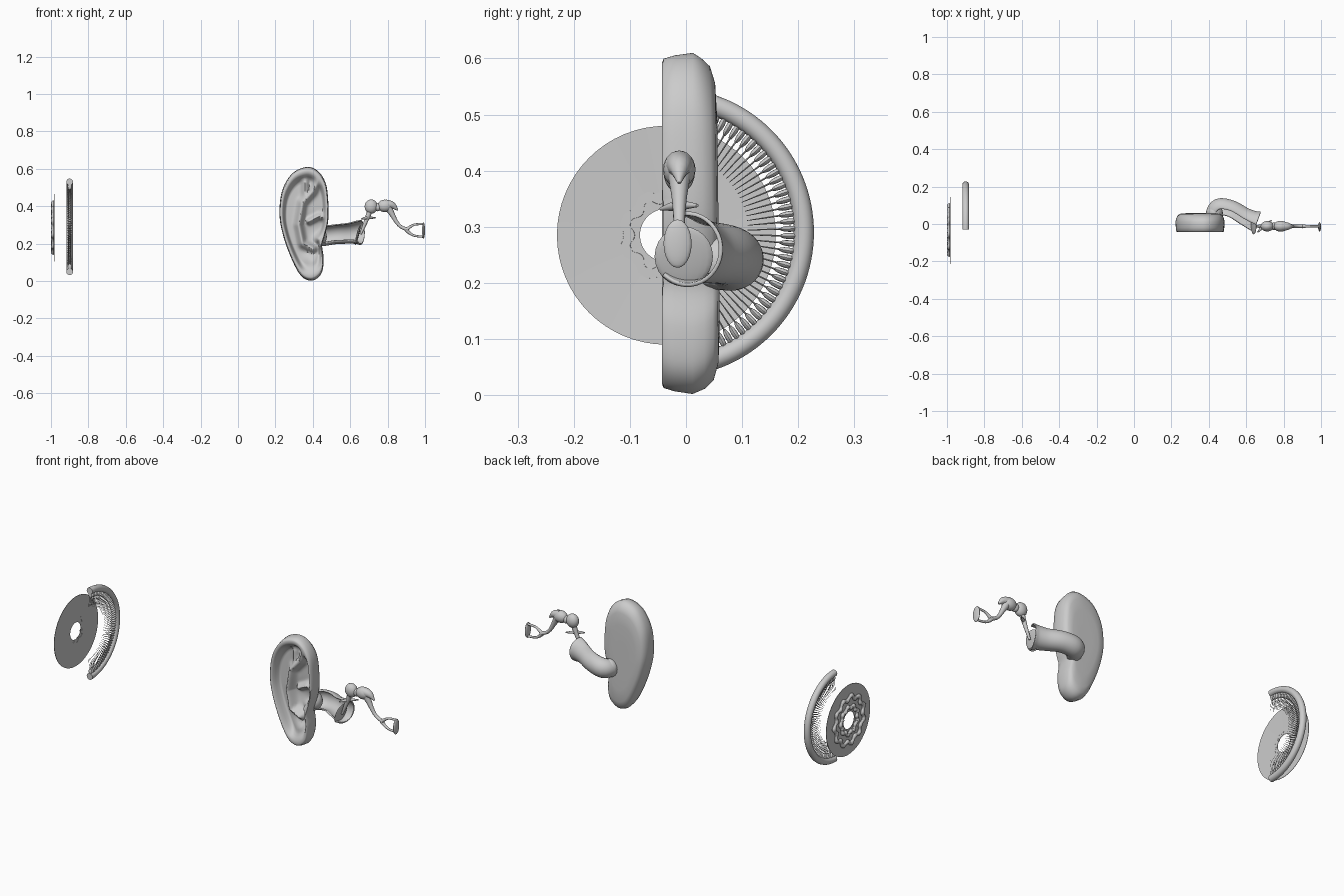
import bpy, bmesh, math
from mathutils import Vector, Matrix

cube = bpy.data.objects.get("Cube")
if cube:
    bpy.data.objects.remove(cube, do_unlink=True)

GREY = (0.6, 0.6, 0.6, 1)
mat = bpy.data.materials.new("plain_grey")
mat.use_nodes = True
mat.diffuse_color = GREY
mat.node_tree.nodes["Principled BSDF"].inputs["Base Color"].default_value = GREY


def finish(bm, name, angle=40):
    bmesh.ops.recalc_face_normals(bm, faces=bm.faces)
    me = bpy.data.meshes.new(name)
    bm.to_mesh(me)
    bm.free()
    ob = bpy.data.objects.new(name, me)
    bpy.context.collection.objects.link(ob)
    me.materials.append(mat)
    bpy.ops.object.select_all(action="DESELECT")
    ob.select_set(True)
    bpy.context.view_layer.objects.active = ob
    bpy.ops.object.shade_smooth_by_angle(angle=math.radians(angle))
    return ob


def spline(pts, steps=5, closed=False):
    """Smooth path through points of any dimension."""
    pts = [Vector(p) for p in pts]
    n = len(pts)
    get = (lambda i: pts[i % n]) if closed else (lambda i: pts[max(0, min(n - 1, i))])
    out = []
    for i in range(n if closed else n - 1):
        a, b, c, d = (get(i + k) for k in (-1, 0, 1, 2))
        for s in range(steps):
            t = s / steps
            out.append(b + (c - a) * (t / 2) + (2 * a - 5 * b + 4 * c - d) * (t * t / 2)
                       + (3 * b - a - 3 * c + d) * (t ** 3 / 2))
    return out if closed else out + [pts[-1]]


def bridge(bm, r0, r1, wrap=True):
    n = len(r0)
    for i in range(n if wrap else n - 1):
        j = (i + 1) % n
        bm.faces.new((r0[i], r0[j], r1[j], r1[i]))


def sweep(bm, path, ref, closed=False, arc=None, sides=12):
    """Sweep a circle or arc along (x, y, z, radius) points; ref is normal to the path."""
    ref = Vector(ref)
    rings, n = [], len(path)
    a0, a1 = arc or (0, 360)
    for i, p in enumerate(path):
        nxt = path[(i + 1) % n] if closed else path[min(i + 1, n - 1)]
        prv = path[i - 1] if closed else path[max(i - 1, 0)]
        side = (nxt - prv).to_3d().cross(ref).normalized()
        angs = [math.radians(a0 + (a1 - a0) * k / (sides - 1 if arc else sides)) for k in range(sides)]
        rings.append([bm.verts.new(p.to_3d() + (side * math.cos(a) + ref * math.sin(a)) * p[3]) for a in angs])
    for i in range(n if closed else n - 1):
        bridge(bm, rings[i], rings[(i + 1) % n], arc is None)
    if not closed and arc is None:
        bm.faces.new(rings[0])
        bm.faces.new(rings[-1])


def tube(name, pts, ref=(0, 1, 0), **kw):
    bm = bmesh.new()
    sweep(bm, spline(pts), ref, **kw)
    return finish(bm, name)


def blob(bm, loc, scale, rot=None, u=20, v=12):
    m = Matrix.Translation(loc) @ (rot or Matrix()) @ Matrix.Diagonal((*scale, 1))
    bmesh.ops.create_uvsphere(bm, u_segments=u, v_segments=v, radius=1, matrix=m)


# Outer ear: outline swept from the back, round the edge and into the sculpted bowl
outline = spline([(.37, .61), (.43, .585), (.47, .52), (.483, .42), (.482, .32), (.463, .24),
                  (.45, .19), (.458, .12), (.45, .05), (.42, .012), (.38, .003), (.335, .03),
                  (.29, .11), (.245, .23), (.222, .35), (.235, .48), (.29, .575)], 6, True)
mid = Vector((.36, .31))

# Raised folds inside the bowl: path, height, width
folds = [
    ([(.43, .54), (.40, .48), (.345, .42), (.325, .30), (.345, .20), (.40, .17)], .045, .020),
    ([(.36, .53), (.36, .46), (.34, .40)], .030, .018),
    ([(.48, .34), (.43, .345), (.38, .32)], .035, .015),
    ([(.46, .25), (.435, .225)], .055, .020),
    ([(.40, .10), (.39, .05)], .035, .045),
]


def seg_dist(p, a, b):
    a, b = Vector(a), Vector(b)
    t = max(0, min(1, (p - a).dot(b - a) / (b - a).length_squared))
    return (p - a - (b - a) * t).length


def bowl_depth(p, t):
    """Front surface: raised rim falling to a floor with folds."""
    fall = max(0, min(1, (.90 - t) / .16))
    fall = fall * fall * (3 - 2 * fall)
    y = -.043 + .052 * fall
    y += .018 * math.exp(-((p - Vector((.41, .28))).length / .06) ** 2)
    lift = max(h * math.exp(-(min(seg_dist(p, a, b) for a, b in zip(q, q[1:])) / w) ** 2)
               for q, h, w in folds)
    return y - lift * fall


bm = bmesh.new()
rings = []
for t, y in ((.3, .058), (.6, .058), (.82, .055), (.92, .046), (.97, .03), (1, .012), (.985, -.02), (.965, -.04)):
    rings.append([bm.verts.new((*(mid + (p - mid) * t).to_3d().xz, 0)) for p in outline])
    for v, p in zip(rings[-1], outline):
        q = mid + (p - mid) * t
        v.co = (q.x, y + (.012 * (.3 - q.y) if y > .02 else 0), q.y)
for k in range(24):
    t = .94 * (1 - k / 24)
    ring = []
    for p in outline:
        q = mid + (p - mid) * t
        ring.append(bm.verts.new((q.x, bowl_depth(q, t), q.y)))
    rings.append(ring)
for r0, r1 in zip(rings, rings[1:]):
    bridge(bm, r0, r1)
bm.faces.new(rings[0])
bm.faces.new(rings[-1])
finish(bm, "outer_ear", 60)

# Ear canal: cut-away shell with a closed elbow behind the ear
canal = tube("ear_canal", [(.425, .045, .235, .042), (.455, .083, .24, .05), (.52, .073, .25, .05),
                           (.585, .035, .255, .052), (.63, .012, .26, .058), (.655, .002, .26, .064)],
             (0, 0, 1), arc=(85, 315), sides=24)
solid = canal.modifiers.new("wall", "SOLIDIFY")
solid.thickness = .007
solid.offset = 0
bm = bmesh.new()
blob(bm, (.43, .06, .237), (.045, .045, .05))
finish(bm, "canal_root")

# Eardrum: shallow tilted disc
bm = bmesh.new()
blob(bm, (.64, -.004, .247), (.007, .052, .055), Matrix.Rotation(.25, 4, "Y"))
finish(bm, "eardrum")

# Hammer bone
Y = -.012
tube("hammer_handle", [(.655, Y, .25, .006), (.672, Y, .29, .009), (.69, Y, .335, .012),
                       (.703, Y, .37, .015), (.71, Y, .40, .02)])
tube("hammer_side_process", [(.66, -.045, .332, .003), (.69, -.015, .338, .009), (.735, .02, .338, .003)],
     (0, 0, 1))
bm = bmesh.new()
blob(bm, (.712, Y, .398), (.035, .028, .038))
finish(bm, "hammer_head")

# Anvil bone
bm = bmesh.new()
blob(bm, (.785, Y, .402), (.040, .029, .033))
blob(bm, (.748, Y, .395), (.02, .02, .022))
finish(bm, "anvil_body")
tube("anvil_short_process", [(.79, Y, .41, .026), (.825, Y, .405, .019), (.855, Y, .378, .003)])
tube("anvil_long_process", [(.80, Y, .40, .022), (.825, Y, .355, .014), (.85, Y, .312, .010),
                            (.875, Y, .288, .009), (.91, Y, .274, .010)])

# Stirrup bone
for name, s in (("upper", 1), ("lower", -1)):
    tube("stirrup_leg_" + name, [(.90, Y, .274, .011), (.918, Y, .272 + s * .016, .008),
                                 (.945, Y, .272 + s * .03, .006), (.99, Y, .271 + s * .034, .006)])
bm = bmesh.new()
blob(bm, (.992, -.015, .27), (.008, .025, .043))
finish(bm, "stirrup_footplate")

# Half ring
CY, CZ, RX = -.03, .29, -.9


def polar(r, a, x=RX):
    return Vector((x, CY + r * math.cos(a), CZ + r * math.sin(a)))


arc_pts = [Vector((*polar(.24, math.pi * (k / 64 - .5)), .018)) for k in range(65)]
bm = bmesh.new()
sweep(bm, arc_pts, (1, 0, 0), sides=16)
finish(bm, "half_ring")

# Cells with fine hairs along the inside of the ring
cells, hairs = bmesh.new(), bmesh.new()
COUNT = 52
for k in range(COUNT):
    a = math.pi * ((k + .5) / COUNT - .5)
    blob(cells, polar(.215, a), (.011, .018, .0055), Matrix.Rotation(a, 4, "X"), 8, 6)
    for dx in (-.006, .006):
        path = [Vector((*polar(r, a, RX + dx * f), w)) for r, f, w in
                ((.20, .5, .0016), (.17, 1.2, .0012), (.14, 1.6, .0006))]
        sweep(hairs, path, (1, 0, 0), sides=4)
finish(cells, "hair_cells")
finish(hairs, "fine_hairs")

# Flat disc with a central hole
DY, DZ = -.035, .285
bm = bmesh.new()
loops = []
for r, x in ((.047, -.986), (.195, -.982), (.195, -.980), (.047, -.984)):
    loops.append([bm.verts.new((x, DY + r * math.cos(a), DZ + r * math.sin(a)))
                  for a in (math.tau * k / 64 for k in range(64))])
for i in range(4):
    bridge(bm, loops[i], loops[(i + 1) % 4])
finish(bm, "disc")

# Lumpy raised bands on the outer face of the disc
bm = bmesh.new()
for radius, wave, lobes, thick in ((.072, .005, 9, .013), (.125, .009, 11, .013)):
    path = []
    for k in range(132):
        a = math.tau * k / 132
        r = radius + wave * math.cos(lobes * a)
        w = thick * (.85 + .15 * math.cos(2 * lobes * a))
        path.append(Vector((-.987, DY + r * math.cos(a), DZ + r * math.sin(a), w)))
    sweep(bm, path, (1, 0, 0), closed=True, sides=10)
for v in bm.verts:
    v.co.x = min(-.983, max(-1, v.co.x))
finish(bm, "disc_raised_bands")
